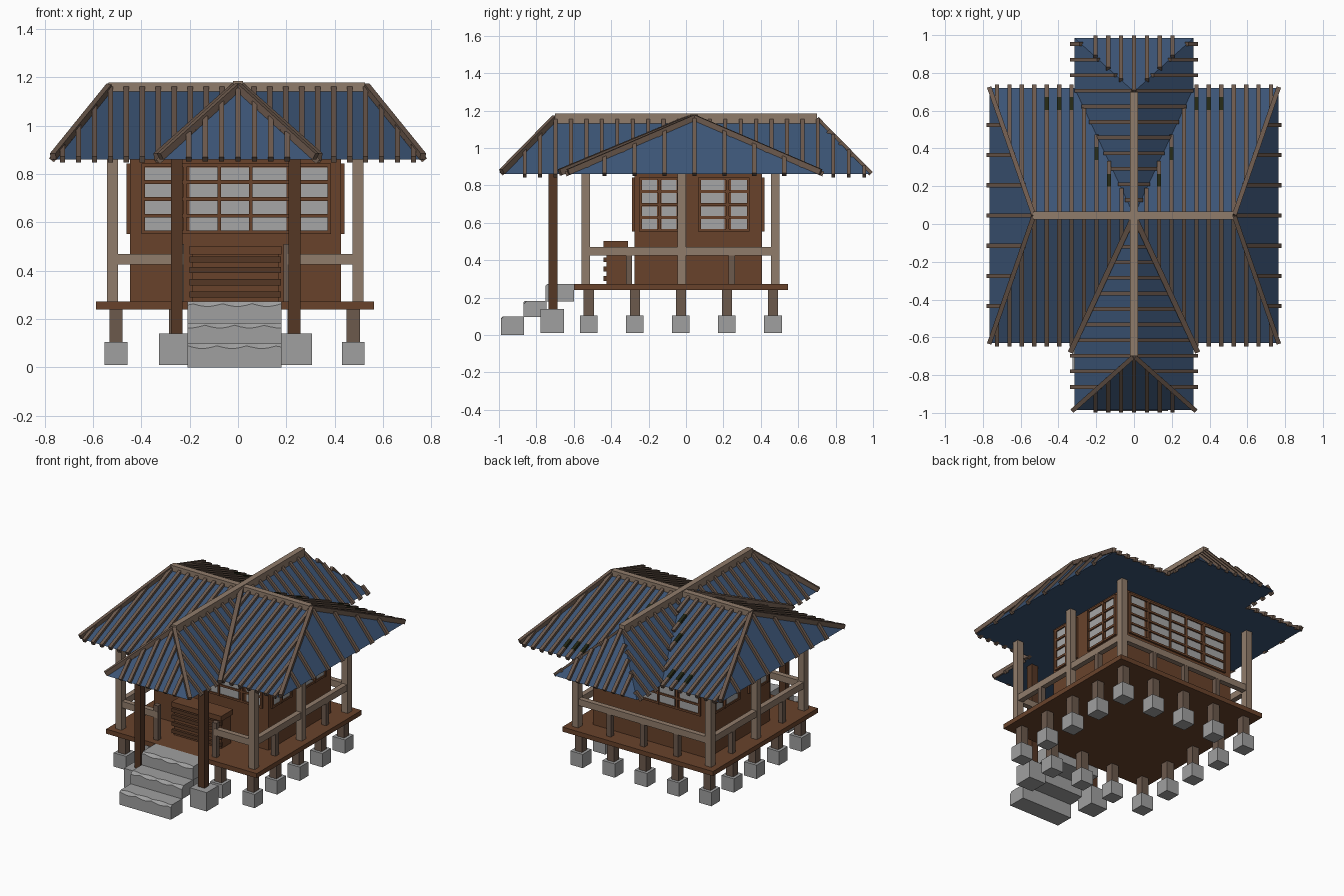
import bpy, bmesh, math
from mathutils import Vector, Matrix

if "Cube" in bpy.data.objects:
    bpy.data.objects.remove(bpy.data.objects["Cube"])


def mat(name, c):
    m = bpy.data.materials.new(name)
    m.diffuse_color = (*c, 1)
    m.use_nodes = True
    m.node_tree.nodes["Principled BSDF"].inputs["Base Color"].default_value = m.diffuse_color
    return m


BLUE = mat("roof blue", (0.045, 0.09, 0.18))
BROWN = mat("wall brown", (0.14, 0.055, 0.024))
DARK = mat("dark post brown", (0.09, 0.038, 0.018))
LIGHT = mat("weathered light wood", (0.28, 0.2, 0.145))
RIB = mat("rib wood", (0.15, 0.1, 0.073))
MOSS = mat("dark moss", (0.017, 0.02, 0.007))
STONE = mat("stone grey", (0.35, 0.35, 0.35))
PANE = mat("paper pane", (0.38, 0.38, 0.38))


def finish(bm, name, *mats):
    bmesh.ops.recalc_face_normals(bm, faces=bm.faces)
    me = bpy.data.meshes.new(name)
    bm.to_mesh(me)
    bm.free()
    ob = bpy.data.objects.new(name, me)
    for m in mats:
        me.materials.append(m)
    bpy.context.collection.objects.link(ob)
    return ob


def add_box(bm, x0, x1, y0, y1, z0, z1):
    M = Matrix.Translation(((x0 + x1) / 2, (y0 + y1) / 2, (z0 + z1) / 2)) @ \
        Matrix.Diagonal((x1 - x0, y1 - y0, z1 - z0, 1))
    bmesh.ops.create_cube(bm, size=1, matrix=M)


def boxes(name, m, lst):
    bm = bmesh.new()
    for b in lst:
        add_box(bm, *b)
    return finish(bm, name, m)


def post(x, y, h, z0, z1):
    return (x - h, x + h, y - h, y + h, z0, z1)


def add_beam(bm, p, q, w, h, idx=0):
    # square bar between two points, upright cross-section
    p, q = Vector(p), Vector(q)
    d = q - p
    if d.length < 0.02:
        return
    f = d.normalized()
    s = f.cross(Vector((0, 0, 1))).normalized()
    u = s.cross(f)
    R = Matrix((s, f, u)).transposed().to_4x4()
    M = Matrix.Translation((p + q) / 2) @ R @ Matrix.Diagonal((w, d.length, h, 1))
    r = bmesh.ops.create_cube(bm, size=1, matrix=M)
    for face in {fc for v in r["verts"] for fc in v.link_faces}:
        face.material_index = idx


# ---- roofs: two crossing hipped prisms ----
ZE, ZR, YC = 0.86, 1.15, 0.045
RX, EX, EY = 0.53, 0.765, 0.675     # main ridge half, eave half, slope run
CR, CE, CX = 0.70, 0.985, 0.315     # cross ridge half, eave half, slope run


def hip_roof(name, eaves, ridge):
    bm = bmesh.new()
    e = [bm.verts.new((*p, ZE)) for p in eaves]
    a, b = [bm.verts.new((*p, ZR)) for p in ridge]
    # eaves run around from the corner beside ridge end a
    for f in ([e[0], e[1], b, a], [e[1], e[2], b], [e[2], e[3], a, b], [e[3], e[0], a], e[::-1]):
        bm.faces.new(f)
    return finish(bm, name, BLUE)


hip_roof("main_roof", [(-EX, YC - EY), (EX, YC - EY), (EX, YC + EY), (-EX, YC + EY)],
         [(-RX, YC), (RX, YC)])
hip_roof("cross_roof", [(CX, -CE), (CX, CE), (-CX, CE), (-CX, -CE)], [(0, -CR), (0, CR)])

# ---- roof ribs, clipped at hips and valleys ----
LIFT = 0.006


def z_at(t):
    return ZR + (ZE - ZR) * t + LIFT


bm = bmesh.new()
OVER = 1.02
for sgn in (-1, 1):
    for k in range(-11, 12):                      # main front and back slopes
        x = k * 0.066
        t0 = max(0, (abs(x) - RX) / (EX - RX))
        t1 = OVER if abs(x) > CX else abs(x) / CX
        pt = lambda t: (x, YC + sgn * EY * t, z_at(t))
        if sgn > 0 and t1 - t0 > 0.3 and abs(x) < 0.56 and k % 4:   # mossy rear rib
            m0, m1 = t1 - 0.2, t1 - 0.1
            add_beam(bm, pt(t0), pt(m0), 0.022, 0.026)
            add_beam(bm, pt(m0), pt(m1), 0.022, 0.026, 1)
            add_beam(bm, pt(m1), pt(t1), 0.022, 0.026)
        else:
            add_beam(bm, pt(t0), pt(t1), 0.022, 0.026)
    for k in range(-11, 12):                      # cross side slopes
        y = YC + k * 0.0825
        s = abs(y - YC) / EY
        t0 = max(0, (abs(y) - CR) / (CE - CR))
        t1 = min(s, 1.05) if s < 1 else 1.05
        add_beam(bm, (sgn * CX * t0, y, z_at(t0)), (sgn * CX * t1, y, z_at(t1)), 0.02, 0.024)
    for k in range(-3, 4):                        # main hip ends
        y = YC + k * 0.16
        t0 = abs(y - YC) / EY
        X = lambda t: sgn * (RX + (EX - RX) * t)
        add_beam(bm, (X(t0), y, z_at(t0)), (X(1.03), y, z_at(1.03)), 0.022, 0.026)
    for k in range(-3, 4):                        # cross hip ends
        x = k * 0.068
        t0 = abs(x) / CX
        Y = lambda t: sgn * (CR + (CE - CR) * t)
        add_beam(bm, (x, Y(t0), z_at(t0)), (x, Y(1.015), z_at(1.015)), 0.022, 0.026)
finish(bm, "roof_ribs", RIB, MOSS)

# ---- ridge, hip and valley beams ----
bm = bmesh.new()
add_box(bm, -0.535, 0.525, YC - 0.02, YC + 0.02, 1.13, 1.18)
add_box(bm, -0.02, 0.02, -0.70, 0.70, 1.125, 1.185)
finish(bm, "ridge_beams", LIGHT)
bm = bmesh.new()
for sx in (-1, 1):
    for sy in (-1, 1):
        add_beam(bm, (sx * RX, YC, ZR + .012), (sx * EX, YC + sy * EY, ZE + .012), 0.024, 0.03)
    add_beam(bm, (0, -CR, ZR + .012), (sx * 0.322, -CE, ZE + .012), 0.024, 0.03)
    add_beam(bm, (0, YC, ZR + .018), (sx * 0.335, -0.675, ZE + .01), 0.028, 0.034)
finish(bm, "hip_and_valley_beams", RIB)

# ---- deck, piers and footings ----
boxes("deck", BROWN, [(-0.587, 0.563, -0.6, 0.545, 0.24, 0.272)])
gx = [-0.505 + i * 0.2455 for i in range(5)]
gy = [-0.52 + i * 0.2463 for i in range(5)]
ring = [(x, y) for i, x in enumerate(gx) for j, y in enumerate(gy) if i in (0, 4) or j in (0, 4)]
boxes("deck_piers", RIB, [post(x, y, 0.027, 0.1, 0.245) for x, y in ring])
boxes("deck_footings", STONE, [post(x, y, 0.047, 0.01, 0.105) for x, y in ring])

# ---- porch posts ----
porch = [(-0.254, -0.71), (0.234, -0.71)]
boxes("porch_posts", DARK, [post(x, y, 0.024, 0.13, 0.88) for x, y in porch])
boxes("porch_footings", STONE, [post(x, -0.715, 0.064, 0.01, 0.14) for x in (-0.262, 0.242)])

# ---- veranda posts and rails ----
XL, XR, YF, YB = -0.52, 0.496, -0.537, 0.478
boxes("veranda_posts", LIGHT, [post(x, y, 0.023, 0.27, 0.88) for x in (XL, XR) for y in (YF, -0.022, YB)])
boxes("rails", LIGHT, [(x - .018, x + .018, YF, YB, 0.425, 0.47) for x in (XL, XR)] +
      [(XL, XR, YB - .018, YB + .018, 0.425, 0.47),
       (XL, -0.225, YF - .018, YF + .018, 0.425, 0.47),
       (0.205, XR, YF - .018, YF + .018, 0.425, 0.47)])
boxes("rail_posts", RIB, [post(x, y, 0.017, 0.27, 0.43) for x in (XL, XR) for y in (-0.305, 0.245)] +
      [post(x, YB, 0.017, 0.27, 0.43) for x in (-0.27, -0.012, 0.245)] +
      [post(x, YF, 0.017, 0.27, 0.51) for x in (-0.24, 0.206)])

# ---- walls and window panes ----
WX0, WX1, WY0, WY1 = -0.447, 0.426, -0.275, 0.405
boxes("walls", BROWN, [(WX0, WX1, WY0, WY1, 0.27, 0.87)])
rows = [0.567, 0.635, 0.705, 0.775]
fcols = [(-0.385, -0.24), (-0.2, -0.085), (-0.07, 0.045), (0.06, 0.2), (0.26, 0.37)]
scols = [(-0.235, -0.155), (-0.13, -0.05), (0.08, 0.205), (0.24, 0.325)]
T = 0.005
panes = []
for z in rows:
    z1 = z + 0.053
    for a, b in fcols:
        panes += [(a, b, WY0 - T, WY0, z, z1), (a, b, WY1, WY1 + T, z, z1)]
    for a, b in scols:
        panes += [(WX0 - T, WX0, a, b, z, z1), (WX1, WX1 + T, a, b, z, z1)]
boxes("window_panes", PANE, panes)
# raised window bars between the panes
bars = []
for z in (0.553, 0.621, 0.69, 0.76, 0.829):
    bars += [(-0.4, 0.385, y - .012, y + .012, z, z + .014) for y in (WY0, WY1)]
    for a, b in ((-0.25, -0.035), (0.065, 0.34)):
        bars += [(x - .012, x + .012, a, b, z, z + .014) for x in (WX0, WX1)]
for x in (-0.393, -0.22, -0.078, 0.052, 0.23, 0.378):
    bars += [(x - .007, x + .007, y - .014, y + .014, 0.553, 0.843) for y in (WY0, WY1)]
for y in (-0.243, -0.142, -0.042, 0.072, 0.222, 0.333):
    bars += [(x - .014, x + .014, y - .007, y + .007, 0.553, 0.843) for x in (WX0, WX1)]
boxes("window_bars", BROWN, bars)

# ---- slatted chest by the entrance ----
boxes("chest", BROWN, [(-0.19, 0.17, -0.425, -0.32, 0.27, 0.47), (-0.2, 0.18, -0.44, -0.31, 0.468, 0.503)])
boxes("chest_slats", DARK, [(-0.2, 0.178, -0.442, -0.424, z, z + 0.025) for z in (0.29, 0.34, 0.39, 0.435)])

# ---- worn stone steps with chipped front edges ----
bm = bmesh.new()
for i, (y0, y1, z0, z1) in enumerate([(-0.99, -0.865, 0, 0.098), (-0.87, -0.745, 0.095, 0.183),
                                      (-0.75, -0.6, 0.18, 0.272)]):
    prev, n = None, 16
    for k in range(n + 1):
        x = -0.21 + 0.39 * k / n
        c = 0.008 + 0.012 * abs(math.sin(k * 0.62 + i * 1.3))
        sec = [bm.verts.new((x, y, z)) for y, z in
               ((y0, z0), (y0, z1 - c), (y0 + c, z1), (y1, z1), (y1, z0))]
        if prev:
            for a in range(5):
                b = (a + 1) % 5
                bm.faces.new((prev[a], prev[b], sec[b], sec[a]))
        if k in (0, n):
            bm.faces.new(sec)
        prev = sec
finish(bm, "stone_steps", STONE)
